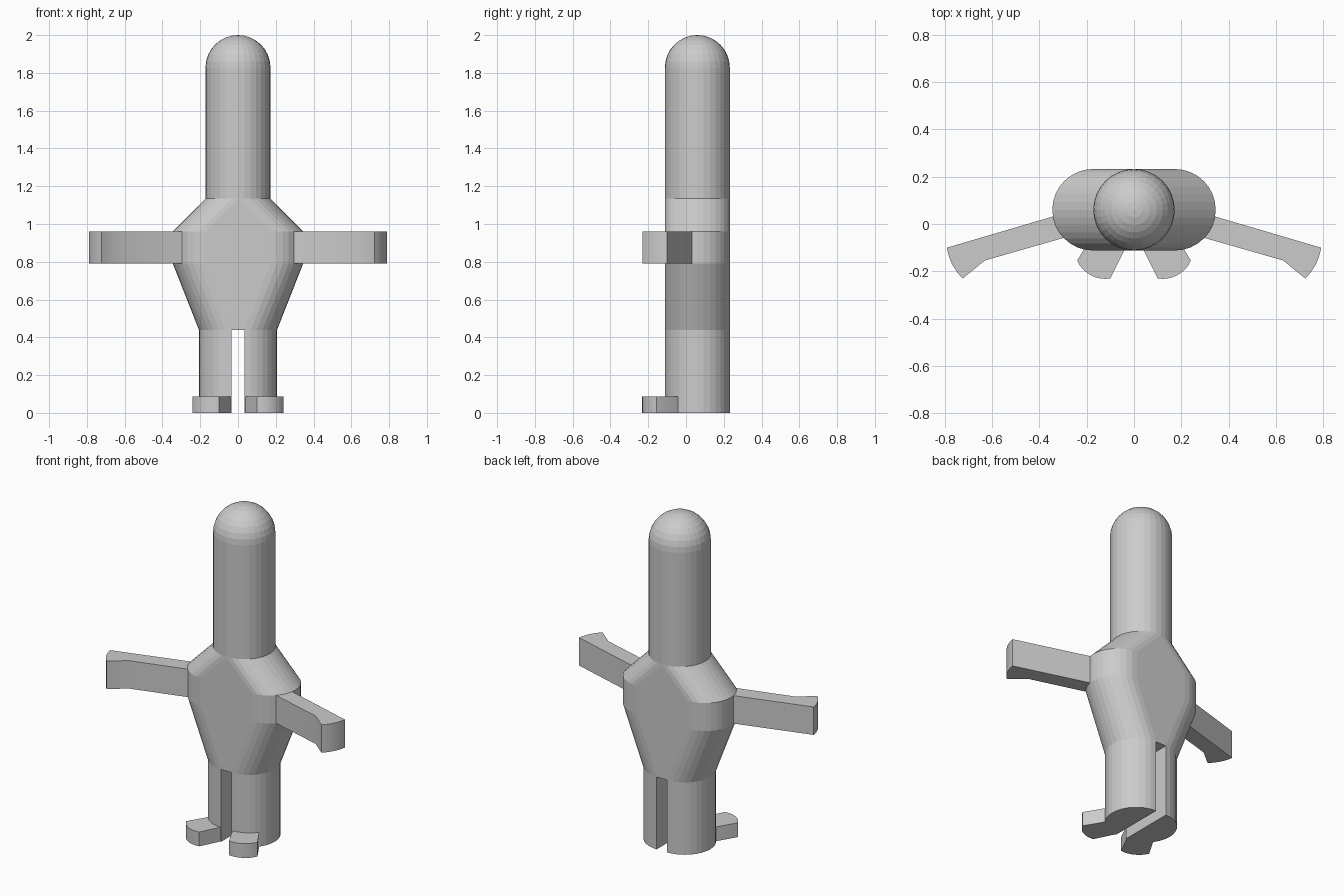
import bpy, bmesh, math

if "Cube" in bpy.data.objects:
    bpy.data.objects.remove(bpy.data.objects["Cube"])

CY, R, N = 0.06, 0.172, 16   # body axis in y, body radius, sides per half circle

grey = bpy.data.materials.new("grey")
grey.diffuse_color = (0.6, 0.6, 0.6, 1)
grey.use_nodes = True
grey.node_tree.nodes["Principled BSDF"].inputs["Base Color"].default_value = grey.diffuse_color


def finish(bm, name, smooth=False):
    bmesh.ops.remove_doubles(bm, verts=bm.verts, dist=0.0005)
    bmesh.ops.recalc_face_normals(bm, faces=bm.faces)
    me = bpy.data.meshes.new(name)
    bm.to_mesh(me)
    bm.free()
    ob = bpy.data.objects.new(name, me)
    bpy.context.collection.objects.link(ob)
    me.materials.append(grey)
    if smooth:
        bpy.ops.object.select_all(action='DESELECT')
        ob.select_set(True)
        bpy.context.view_layer.objects.active = ob
        bpy.ops.object.shade_smooth_by_angle(angle=math.radians(40))
    return ob


def half_circle(side, flat, r):
    """Half circle bulging to one side in x, from front to back."""
    return [(side * (flat + r * math.cos(a)), CY + r * math.sin(a))
            for a in (-math.pi / 2 + math.pi * i / N for i in range(N + 1))]


def loft(name, sections):
    """Stack of rounded-slot sections given as (z, half flat width, radius)."""
    bm = bmesh.new()
    rings = []
    for z, flat, r in sections:
        pts = half_circle(1, flat, r) + half_circle(-1, flat, r)[::-1]
        rings.append([bm.verts.new((x, y, z)) for x, y in pts])
    for a, b in zip(rings, rings[1:]):
        for i in range(len(a)):
            j = (i + 1) % len(a)
            bm.faces.new((a[i], a[j], b[j], b[i]))
    bm.faces.new(rings[0])
    bm.faces.new(rings[-1])
    return finish(bm, name)


def prism(name, outline, z0, z1, smooth=False):
    bm = bmesh.new()
    face = bm.faces.new([bm.verts.new((x, y, z0)) for x, y in outline])
    top = bmesh.ops.extrude_face_region(bm, geom=[face])
    verts = [v for v in top["geom"] if isinstance(v, bmesh.types.BMVert)]
    bmesh.ops.translate(bm, verts=verts, vec=(0, 0, z1 - z0))
    return finish(bm, name, smooth)


def arc(a, m, b, n=8):
    """Circular arc from a through m to b."""
    (ax, ay), (mx, my), (bx, by) = a, m, b
    d = 2 * (ax * (my - by) + mx * (by - ay) + bx * (ay - my))
    sa, sm, sb = ax * ax + ay * ay, mx * mx + my * my, bx * bx + by * by
    cx = (sa * (my - by) + sm * (by - ay) + sb * (ay - my)) / d
    cy = (sa * (bx - mx) + sm * (ax - bx) + sb * (mx - ax)) / d
    r = math.hypot(ax - cx, ay - cy)
    t0 = math.atan2(ay - cy, ax - cx)
    dt = (math.atan2(by - cy, bx - cx) - t0 + math.pi) % (2 * math.pi) - math.pi
    return [(cx + r * math.cos(t0 + dt * i / n), cy + r * math.sin(t0 + dt * i / n))
            for i in range(n + 1)]


# Torso: wide in the middle, tapering to the legs and the neck
loft("torso", [(0.44, 0.035, R), (0.79, 0.173, R), (0.96, 0.173, R), (1.135, 0, R)])

# Head: tall cylinder with a domed top
dome = [(2 - R + R * math.sin(a), 0, R * math.cos(a))
        for a in (math.pi / 2 * i / 8 for i in range(8))]
loft("head", [(1.135, 0, R)] + dome + [(2.0, 0, 0.002)])

# Limb outlines seen from above, on the +x side
arm = [(0.25, -0.045), (0.63, -0.154)] + \
    arc((0.723, -0.23), (0.767, -0.172), (0.79, -0.10)) + [(0.28, 0.05)]
foot = [(0.10, 0.02), (0.035, -0.10)] + \
    arc((0.10, -0.23), (0.185, -0.215), (0.24, -0.155)) + [(0.165, -0.03)]

for side, tag in ((1, "right"), (-1, "left")):
    def flip(pts):
        return [(side * x, y) for x, y in pts]
    # Half-round leg, hooked arm and turned-out foot
    prism("leg_" + tag, half_circle(side, 0.035, R), 0, 0.44)
    prism("arm_" + tag, flip(arm), 0.79, 0.96, True)
    prism("foot_" + tag, flip(foot), 0, 0.087, True)
